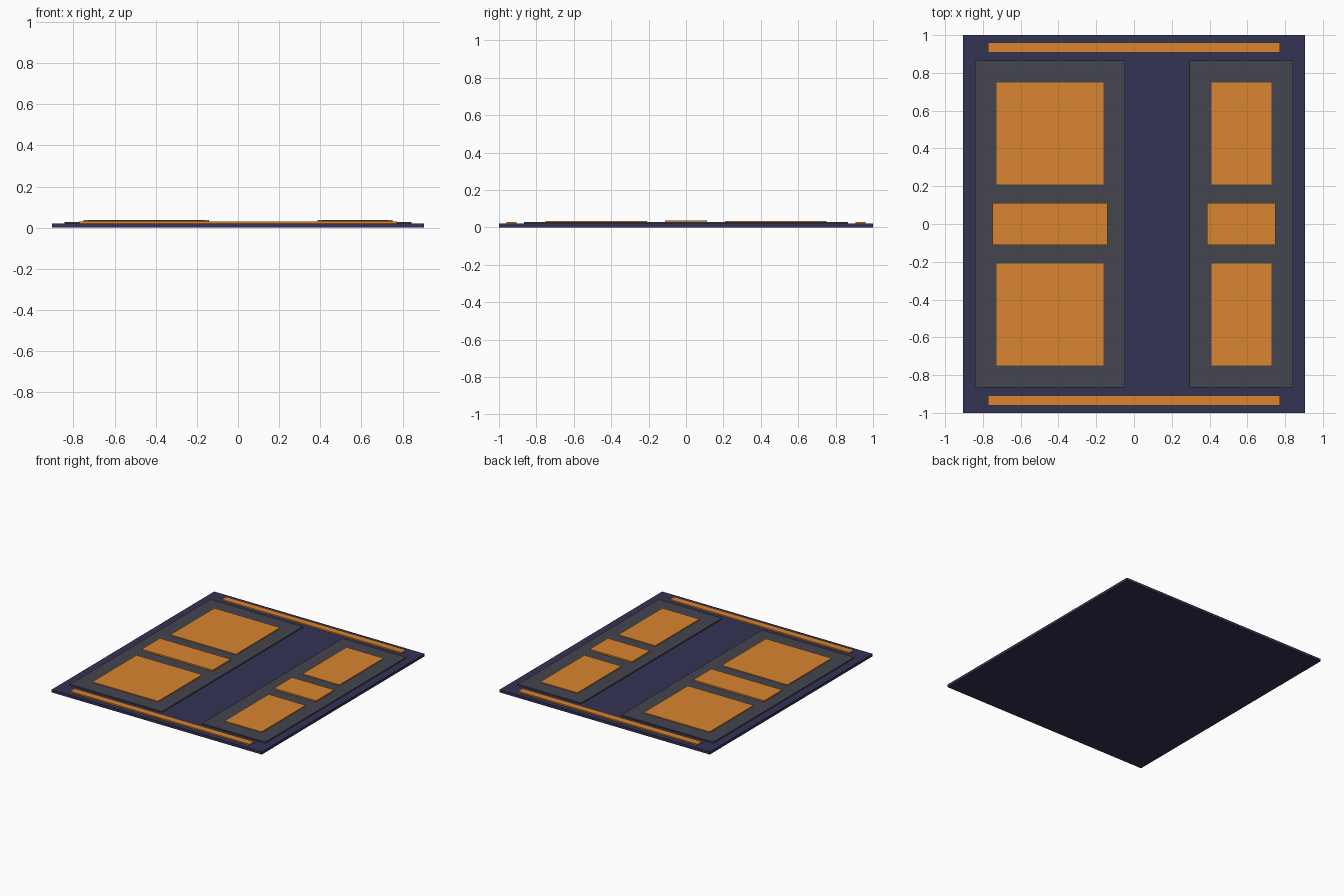
import bpy

if "Cube" in bpy.data.objects:
    bpy.data.objects.remove(bpy.data.objects["Cube"])


def material(name, rgb):
    m = bpy.data.materials.new(name)
    m.diffuse_color = (*rgb, 1)
    m.use_nodes = True
    m.node_tree.nodes["Principled BSDF"].inputs["Base Color"].default_value = m.diffuse_color
    return m


navy = material("navy", (0.033, 0.033, 0.09))
slate = material("slate", (0.058, 0.058, 0.08))
orange = material("orange", (0.70, 0.235, 0.03))


def slab(name, x0, x1, y0, y1, z0, z1, mat):
    bpy.ops.mesh.primitive_cube_add(size=1)
    o = bpy.context.object
    o.name = name
    o.location = ((x0 + x1) / 2, (y0 + y1) / 2, (z0 + z1) / 2)
    o.scale = (x1 - x0, y1 - y0, z1 - z0)
    bpy.ops.object.transform_apply(location=True, rotation=False, scale=True)
    o.data.materials.append(mat)
    return o


# Base plate
BASE, PANEL = 0.02, 0.028
slab("base_plate", -0.905, 0.905, -1, 1, 0, BASE, navy)

# Long strips along the front and back edges
for side, y0, y1 in (("front", -0.96, -0.907), ("back", 0.907, 0.96)):
    slab(side + "_strip", -0.772, 0.772, y0, y1, BASE, 0.03, orange)

# Two raised panels, each with two big tiles and a middle bar
for side, x0, x1 in (("left", -0.842, -0.048), ("right", 0.295, 0.842)):
    slab(side + "_panel", x0, x1, -0.865, 0.865, BASE, PANEL, slate)
    for end, y0, y1 in (("front", -0.75, -0.208), ("back", 0.208, 0.75)):
        slab(f"{side}_{end}_tile", x0 + 0.114, x1 - 0.114, y0, y1, PANEL, 0.034, orange)
    slab(side + "_middle_bar", x0 + 0.092, x1 - 0.092, -0.111, 0.111, PANEL, 0.038, orange)
